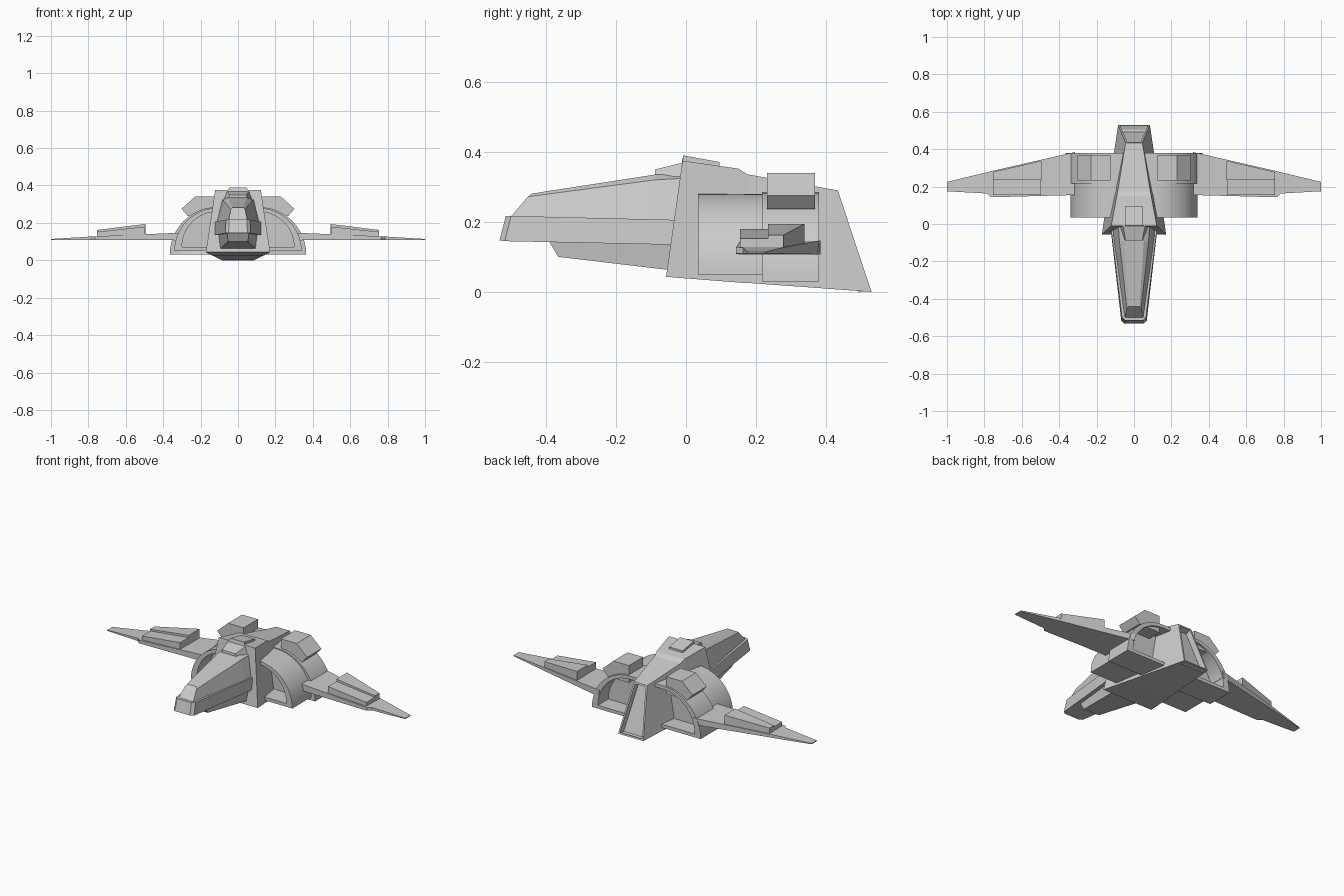
import bpy, bmesh, math


def loft(name, rings, mirror=False, smooth=False, recess=None):
    """Skin a row of equal-length point rings and cap both ends."""
    bm = bmesh.new()
    rows = [[bm.verts.new(p) for p in r] for r in rings]
    n = len(rows[0])
    for a, b in zip(rows, rows[1:]):
        for i in range(n):
            j = (i + 1) % n
            bm.faces.new((a[i], a[j], b[j], b[i]))
    bm.faces.new(rows[0])
    last = bm.faces.new(rows[-1])
    bmesh.ops.recalc_face_normals(bm, faces=bm.faces[:])
    if recess:
        bmesh.ops.inset_region(bm, faces=[last], thickness=recess[0])
        out = bmesh.ops.inset_region(bm, faces=[last], thickness=0.001, depth=-recess[1])
    me = bpy.data.meshes.new(name)
    bm.to_mesh(me)
    bm.free()
    ob = bpy.data.objects.new(name, me)
    bpy.context.collection.objects.link(ob)
    if mirror:
        ob.modifiers.new("mirror", 'MIRROR')
    if smooth:
        bpy.ops.object.select_all(action='DESELECT')
        ob.select_set(True)
        bpy.context.view_layer.objects.active = ob
        bpy.ops.object.shade_smooth_by_angle(angle=math.radians(30))
    return ob


def sym(*levels):
    """Symmetric ring from (half width, y, z) levels, bottom to top."""
    return [(w, y, z) for w, y, z in levels] + [(-w, y, z) for w, y, z in reversed(levels)]


def slab(x, y0, y1, z0, z1a, z1b=None):
    """Four-sided ring across the wing at one x."""
    return [(x, y0, z0), (x, y1, z0), (x, y1, z1a if z1b is None else z1b), (x, y0, z1a)]


# Central hull with recessed tail
loft("hull", [
    sym((0.172, -0.057, 0.043), (0.122, -0.01, 0.375)),
    sym((0.140, 0.16, 0.026), (0.092, 0.15, 0.352)),
    sym((0.136, 0.185, 0.025), (0.087, 0.175, 0.336)),
    sym((0.085, 0.53, 0.0), (0.045, 0.434, 0.29)),
], recess=(0.014, 0.035))

# Nose: side band, canopy and keel
loft("nose_band", [
    sym((0.05, -0.533, 0.147), (0.048, -0.515, 0.217)),
    sym((0.068, -0.518, 0.145), (0.064, -0.500, 0.217)),
    sym((0.128, 0.0, 0.134), (0.126, 0.0, 0.205)),
])
loft("canopy", [
    sym((0.05, -0.503, 0.212), (0.038, -0.452, 0.272), (0.03, -0.440, 0.281)),
    sym((0.108, -0.09, 0.20), (0.078, -0.09, 0.320), (0.052, -0.09, 0.335)),
    sym((0.118, 0.02, 0.20), (0.086, 0.02, 0.326), (0.058, 0.02, 0.338)),
])
loft("keel", [
    sym((0.052, -0.365, 0.10), (0.06, -0.395, 0.15)),
    sym((0.10, 0.0, 0.057), (0.11, 0.0, 0.15)),
])

# Raised roof hatch
loft("roof_hatch", [
    sym((0.05, -0.09, 0.325), (0.045, -0.088, 0.350)),
    sym((0.075, -0.01, 0.33), (0.058, -0.012, 0.369)),
    sym((0.048, -0.009, 0.34), (0.045, -0.008, 0.390)),
    sym((0.048, 0.097, 0.33), (0.045, 0.096, 0.371)),
])


# Arched engine housings, open front and back
def arch(y, cz, r):
    pts = [(0.04, y, cz)]
    for i in range(13):
        a = math.radians(90 * i / 12)
        pts.append((0.11 + r * math.cos(a), y, cz + r * math.sin(a)))
    return pts + [(0.04, y, cz + r)]


loft("engine_housing", [
    arch(0.15, 0.07, 0.19), arch(0.035, 0.07, 0.19),
    arch(0.035, 0.05, 0.23), arch(0.217, 0.05, 0.23),
    arch(0.217, 0.03, 0.255), arch(0.38, 0.03, 0.255),
    arch(0.38, 0.05, 0.215), arch(0.28, 0.05, 0.215),
], mirror=True, smooth=True)

# Faceted pods on top of the engines
pod = [(0.125, 0.235), (0.125, 0.34), (0.23, 0.34), (0.302, 0.275), (0.268, 0.237)]
loft("engine_pod", [[(x, y, z) for x, z in pod] for y in (0.232, 0.368)], mirror=True)

# Wings
loft("wing", [
    slab(0.315, 0.155, 0.385, 0.107, 0.147),
    slab(0.765, 0.143, 0.282, 0.109, 0.128),
    slab(0.785, 0.163, 0.277, 0.109, 0.127),
    slab(1.0, 0.175, 0.225, 0.109, 0.114),
], mirror=True)

# Raised wing panels: rear wedge and lower front block
loft("wing_wedge", [
    slab(0.495, 0.235, 0.338, 0.12, 0.194),
    slab(0.755, 0.235, 0.278, 0.115, 0.162),
], mirror=True)
loft("wing_block", [
    slab(0.497, 0.155, 0.240, 0.12, 0.180),
    slab(0.753, 0.155, 0.240, 0.115, 0.152),
], mirror=True)
